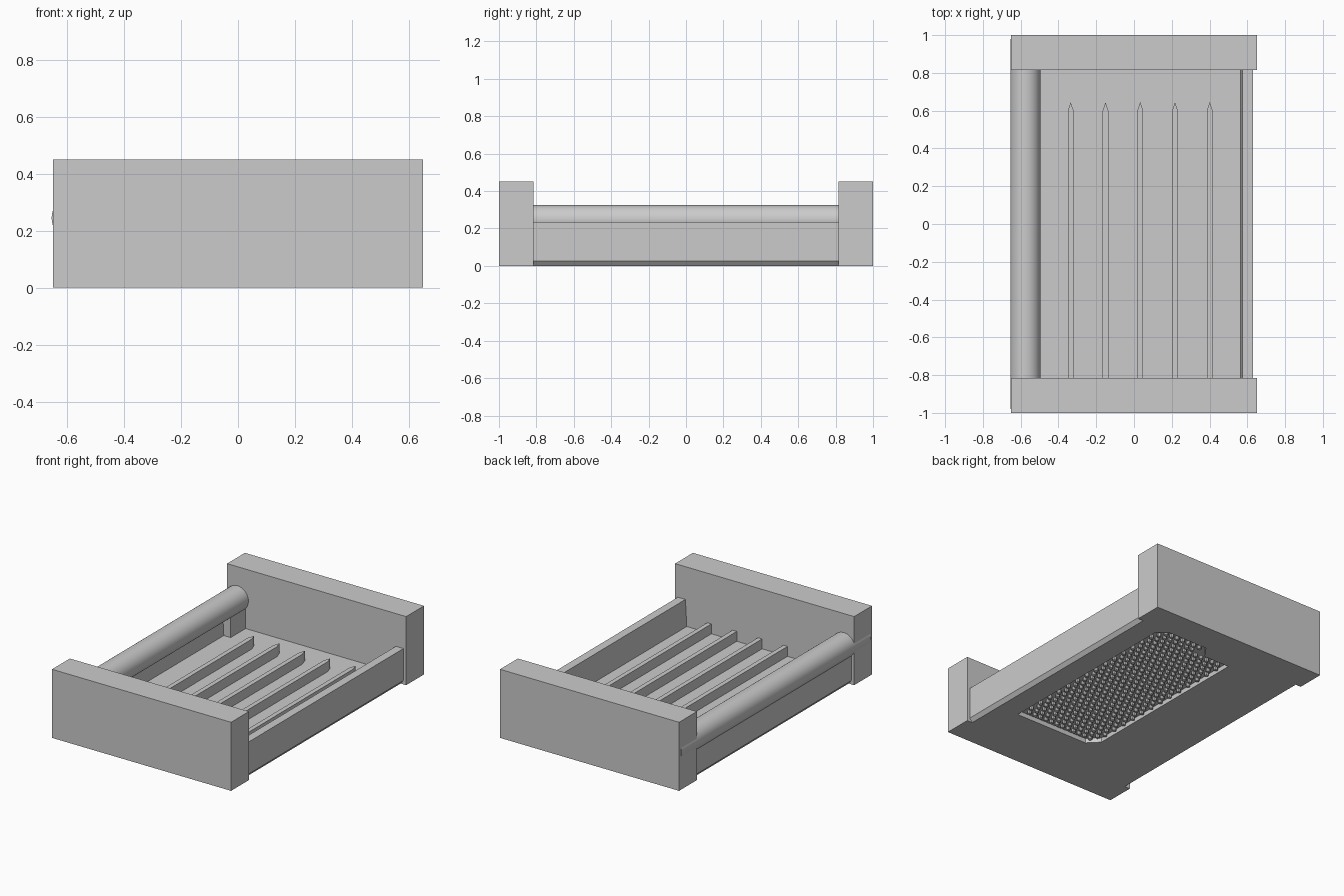
import bpy, bmesh, math
from mathutils import Matrix

old = bpy.data.objects.get("Cube")
if old:
    bpy.data.objects.remove(old, do_unlink=True)

grey = bpy.data.materials.new("light grey")
grey.use_nodes = True
colour = (0.6, 0.6, 0.6, 1)
grey.diffuse_color = colour
grey.node_tree.nodes["Principled BSDF"].inputs["Base Color"].default_value = colour


def finish(bm, name):
    bmesh.ops.recalc_face_normals(bm, faces=bm.faces)
    mesh = bpy.data.meshes.new(name)
    bm.to_mesh(mesh)
    bm.free()
    mesh.materials.append(grey)
    ob = bpy.data.objects.new(name, mesh)
    bpy.context.collection.objects.link(ob)
    return ob


def prism(name, outline, low, high, axis):
    """Extrude an outline along y (outline in x, z) or z (outline in x, y)."""
    bm = bmesh.new()
    place = (lambda a, b: (a, low, b)) if axis == "y" else (lambda a, b: (a, b, low))
    face = bm.faces.new([bm.verts.new(place(a, b)) for a, b in outline])
    shift = (0, high - low, 0) if axis == "y" else (0, 0, high - low)
    new = bmesh.ops.extrude_face_region(bm, geom=[face])["geom"]
    bmesh.ops.translate(bm, vec=shift, verts=[v for v in new if isinstance(v, bmesh.types.BMVert)])
    return finish(bm, name)


def box(name, x0, x1, y0, y1, z0, z1):
    return prism(name, [(x0, y0), (x1, y0), (x1, y1), (x0, y1)], z0, z1, "z")


END, FLOOR = 0.815, 0.06

# End blocks
box("front_block", -0.65, 0.65, -1, -END, 0, 0.45)
box("back_block", -0.65, 0.65, END, 1, 0, 0.45)

# Tray with side walls and chamfered lower edges
half = [(0.61, 0), (0.63, 0.025), (0.63, 0.235), (0.575, 0.235), (0.565, FLOOR)]
tray = prism("tray", half + [(-x, z) for x, z in reversed(half)], -END, END, "y")

# Recess under the tray
outline = [(-0.08, -0.56), (0.46, -0.56), (0.46, 0.75), (0.39, 0.805), (0.10, 0.805),
           (0.04, 0.72), (-0.15, 0.72), (-0.15, -0.49)]
cutter = prism("recess_cutter", outline, -0.05, 0.03, "z")
cutter.hide_render = True
cutter.hide_viewport = True
cut = tray.modifiers.new("recess", "BOOLEAN")
cut.operation = "DIFFERENCE"
cut.solver = "EXACT"
cut.object = cutter

# Staggered grip studs inside the recess
bm = bmesh.new()
step = 0.044
for row in range(30):
    y = -0.52 + row * step
    for col in range(14):
        x = -0.13 + (col + 0.5 * (row % 2)) * step
        inside = x < 0.44 and (y < 0.70 or 0.1 < x < 0.40) and x + y > -0.61
        if inside:
            bmesh.ops.create_cone(bm, cap_ends=True, segments=8, radius1=0.013, radius2=0.013,
                                  depth=0.022, matrix=Matrix.Translation((x, y, 0.02)))
finish(bm, "grip_studs")

# Pointed ribs on the tray floor
for i in range(5):
    x, w = -0.335 + i * 0.184, 0.015
    prism(f"rib_{i + 1}", [(x - w, -END), (x + w, -END), (x + w, 0.60), (x, 0.645), (x - w, 0.60)],
          FLOOR, 0.125, "z")

# Rail and the posts that carry it
for name, y0, y1 in (("front_post", -END, -0.66), ("back_post", 0.66, END)):
    box(name, -0.575, -0.515, y0, y1, FLOOR, 0.235)
bm = bmesh.new()
bmesh.ops.create_cone(bm, cap_ends=True, segments=64, radius1=0.08, radius2=0.08, depth=1.96,
                      matrix=Matrix.Translation((-0.575, 0, 0.245)) @ Matrix.Rotation(math.pi / 2, 4, "X"))
rail = finish(bm, "side_rail")
bpy.ops.object.select_all(action="DESELECT")
rail.select_set(True)
bpy.context.view_layer.objects.active = rail
bpy.ops.object.shade_smooth_by_angle(angle=math.radians(30))
